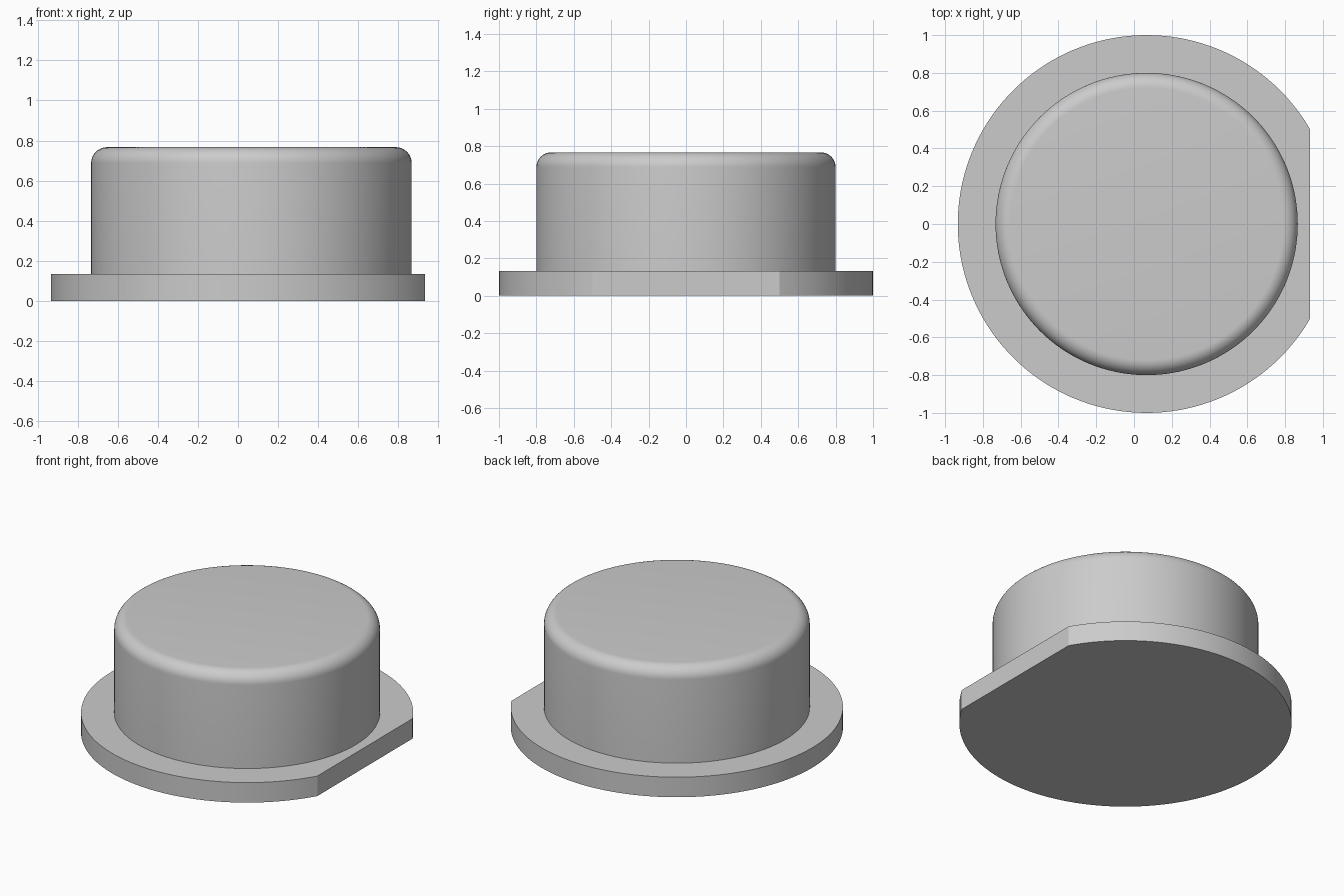
import bpy, bmesh
from math import sin, cos, pi, radians

cube = bpy.data.objects.get("Cube")
if cube:
    bpy.data.objects.remove(cube, do_unlink=True)

CENTRE_X = 0.067
FLANGE_TOP = 0.133
TOP = 0.767
FILLET = 0.08

grey = bpy.data.materials.new("light grey")
grey.use_nodes = True
colour = (0.6, 0.6, 0.6, 1)
grey.diffuse_color = colour
grey.node_tree.nodes["Principled BSDF"].inputs["Base Color"].default_value = colour


def arc(radius, start, end, steps):
    """Points along an arc, both ends included."""
    angles = [radians(start + (end - start) * i / steps) for i in range(steps + 1)]
    return [(radius * cos(a), radius * sin(a)) for a in angles]


def finish(name, bm):
    bmesh.ops.recalc_face_normals(bm, faces=bm.faces)
    mesh = bpy.data.meshes.new(name)
    bm.to_mesh(mesh)
    bm.free()
    mesh.materials.append(grey)
    obj = bpy.data.objects.new(name, mesh)
    obj.location.x = CENTRE_X
    bpy.context.collection.objects.link(obj)
    bpy.ops.object.select_all(action="DESELECT")
    obj.select_set(True)
    bpy.context.view_layer.objects.active = obj
    bpy.ops.object.shade_smooth_by_angle(angle=radians(25))
    return obj


# Flange: round plate with one flat side, extruded upward
bm = bmesh.new()
outline = [bm.verts.new((x, y, 0)) for x, y in arc(1, 30, 330, 120)]
base = bm.faces.new(outline)
raised = bmesh.ops.extrude_face_region(bm, geom=[base], use_keep_orig=True)["geom"]
bmesh.ops.translate(bm, vec=(0, 0, FLANGE_TOP),
                    verts=[v for v in raised if isinstance(v, bmesh.types.BMVert)])
finish("flange", bm)

# Cap: stacked rings of a rounded profile, closed at the top and bottom
bm = bmesh.new()
profile = [(0.8, FLANGE_TOP - 0.01)]
profile += [(0.8 - FILLET + x, TOP - FILLET + z) for x, z in arc(FILLET, 0, 90, 10)]
SIDES = 144
rings = [[bm.verts.new((r * cos(2 * pi * i / SIDES), r * sin(2 * pi * i / SIDES), z))
          for i in range(SIDES)] for r, z in profile]
for low, high in zip(rings, rings[1:]):
    for i in range(SIDES):
        j = (i + 1) % SIDES
        bm.faces.new((low[i], low[j], high[j], high[i]))
bm.faces.new(rings[0])
bm.faces.new(rings[-1])
finish("rounded_cap", bm)
